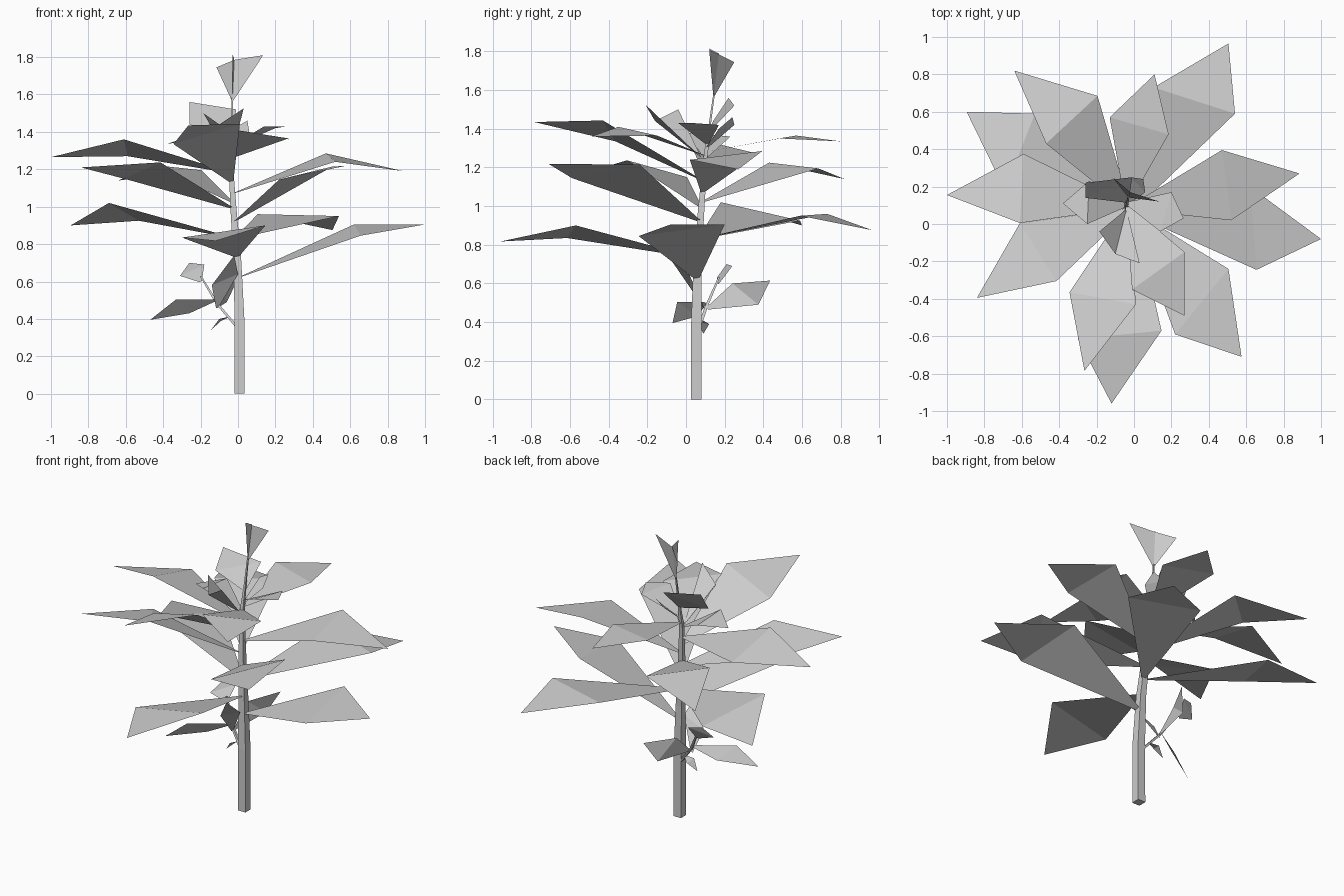
import bpy
from mathutils import Vector as V


def add(name, verts, faces):
    me = bpy.data.meshes.new(name)
    me.from_pydata([tuple(v) for v in verts], [], faces)
    me.update()
    ob = bpy.data.objects.new(name, me)
    bpy.context.collection.objects.link(ob)
    return ob


def tube(name, path):
    """Square tube through (x, y, z, half width) points."""
    vs, fs = [], []
    for x, y, z, r in path:
        vs += [(x - r, y - r, z), (x + r, y - r, z), (x + r, y + r, z), (x - r, y + r, z)]
    for i in range(len(path) - 1):
        for k in range(4):
            a, b = 4 * i + k, 4 * i + (k + 1) % 4
            fs.append((a, b, b + 4, a + 4))
    n = len(vs)
    fs += [(3, 2, 1, 0), (n - 4, n - 3, n - 2, n - 1)]
    add(name, vs, fs)


def leaf(name, base, a, tip, b, flip=False):
    """Kite leaf, creased across its widest line, upper side up."""
    base, a, tip, b = V(base), V(a), V(tip), V(b)
    w = (b - a).normalized() * 0.008
    up = ((a - base).cross(b - base)).z > 0
    fs = [(0, 2, 4, 1), (2, 3, 4)]
    if up == flip:
        pass
    else:
        fs = [f[::-1] for f in fs]
    ob = add(name, [base - w, base + w, a, tip, b], fs)
    if (ob.data.polygons[0].normal.z < 0) != flip:
        ob.data.flip_normals()


STEM = [(.008, .053, 0, .027), (.008, .053, .4, .026), (-.004, .06, .72, .021),
        (-.025, .08, 1.0, .016), (-.04, .1, 1.25, .011), (-.035, .12, 1.4, .006),
        (-.03, .145, 1.58, .004)]


def stem_at(z):
    for p, q in zip(STEM, STEM[1:]):
        if z <= q[2]:
            return V(p[:3]).lerp(V(q[:3]), (z - p[2]) / (q[2] - p[2]))


tube("main_stem", STEM)

# Large leaves: height on the stem, side point, tip, side point
for i, (z, a, t, b) in enumerate([
    (.62, (.62, .2, .905), (1, -.08, .905), (.655, -.245, .845)),
    (.73, (.147, -.57, .9), (-.12, -.96, .817), (-.3, -.615, .835)),
    (.83, (.54, .59, .95), (.505, .965, .875), (.105, .73, .96)),
    (.83, (-.53, .59, .925), (-.895, .6, .9), (-.69, .18, 1.02)),
    (.92, (.22, -.59, 1.145), (.575, -.71, 1.218), (.505, -.24, 1.215)),
    (.99, (-.61, .005, 1.15), (-.84, -.395, 1.21), (-.415, -.305, 1.237)),
    (1.02, (-.195, .685, 1.195), (-.64, .82, 1.14), (-.47, .43, 1.225)),
    (1.07, (.47, .395, 1.285), (.885, .27, 1.19), (.52, .02, 1.24)),
    (1.13, (-.345, -.365, 1.335), (-.265, -.785, 1.435), (.01, -.43, 1.443)),
    (1.18, (-.61, .005, 1.36), (-1, .155, 1.265), (-.59, .375, 1.27)),
    (1.26, (-.01, -.35, 1.41), (.27, -.49, 1.36), (.27, -.15, 1.365)),
    (1.28, (-.13, .57, 1.365), (.11, .8, 1.335), (.185, .48, 1.35)),
    # Smaller upper leaves
    (1.25, (-.25, 0, 1.38), (-.38, .11, 1.335), (-.24, .23, 1.36)),
    (1.32, (.2, .17, 1.42), (.265, .03, 1.43), (.14, -.04, 1.43)),
]):
    leaf(f"leaf_{i + 1}", stem_at(z), a, t, b)

# Young leaves near the top
leaf("young_leaf_back", stem_at(1.38), (-.26, .14, 1.44), (-.26, .22, 1.56), (-.01, .25, 1.52), True)
leaf("young_leaf_small", stem_at(1.3), (-.02, .25, 1.42), (.05, .24, 1.46), (.06, .17, 1.4))
add("young_leaf_front", [(-.04, .08, 1.25), (-.185, -.04, 1.5), (-.1, -.16, 1.44), (.03, -.21, 1.525)],
    [(0, 2, 1), (0, 3, 2)])
add("bud_leaf_wide", [(-.03, .142, 1.56), (-.115, .25, 1.745), (-.02, .17, 1.785), (.135, .12, 1.81)],
    [(0, 2, 1), (0, 3, 2)])
add("bud_leaf_narrow", [(-.03, .142, 1.56), (-.03, .12, 1.815), (-.02, .17, 1.79)], [(0, 1, 2)])

# Side branch with its leaves
tube("side_branch", [(0, .06, .35, .009), (-.11, .105, .48, .008), (-.2, .17, .63, .005)])
for i, (s, a, t, b) in enumerate([
    ((-.12, .1, .5), (-.33, -.045, .505), (-.47, -.07, .395), (-.26, .06, .43)),
    ((-.1, .11, .47), (-.06, .375, .49), (0, .435, .615), (-.1, .24, .6)),
    ((-.11, .1, .46), (-.14, .02, .58), (-.02, -.09, .74), (0, .02, .64)),
    ((-.2, .17, .6), (-.31, .16, .63), (-.26, .21, .7), (-.18, .24, .69)),
    ((-.05, .08, .41), (-.1, .06, .4), (-.145, .09, .34), (-.09, .12, .39)),
]):
    leaf(f"branch_leaf_{i + 1}", s, a, t, b)
